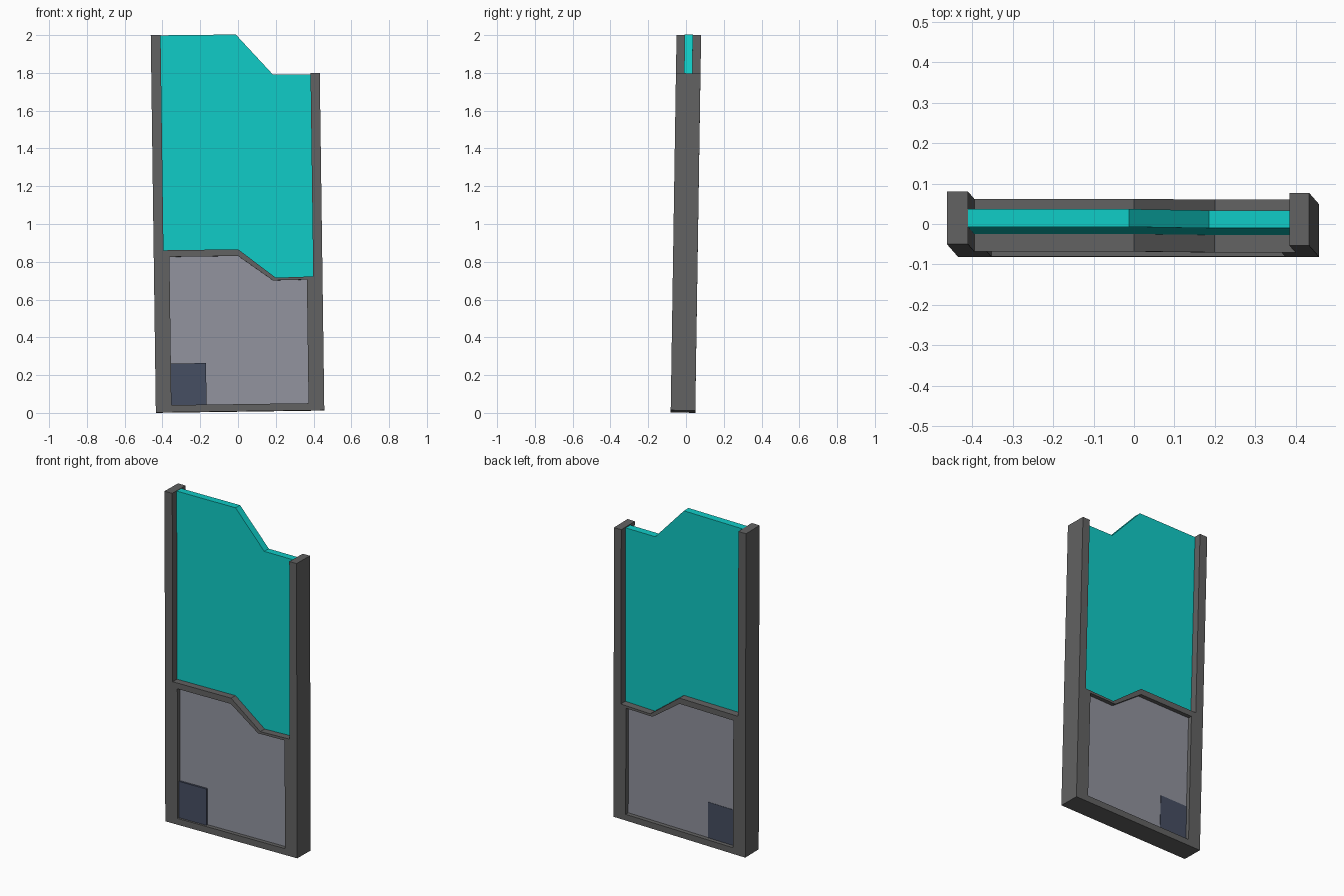
import bpy
import bmesh
from mathutils import Matrix

cube = bpy.data.objects.get("Cube")
if cube:
    bpy.data.objects.remove(cube, do_unlink=True)


def material(name, rgb):
    mat = bpy.data.materials.new(name)
    mat.use_nodes = True
    colour = (*rgb, 1)
    mat.diffuse_color = colour
    mat.node_tree.nodes["Principled BSDF"].inputs["Base Color"].default_value = colour
    return mat


DARK_GREY = material("dark_grey", (0.122, 0.122, 0.122))
TEAL = material("teal", (0.005, 0.6, 0.565))
PALE_GREY = material("pale_grey", (0.283, 0.292, 0.342))
SLATE = material("slate_blue", (0.061, 0.076, 0.122))

# The whole door leans slightly back and to one side
LEAN = (Matrix.Translation((0.011, 0, 0.007))
        @ Matrix.Rotation(-0.0135, 4, 'Y') @ Matrix.Rotation(-0.0155, 4, 'X'))


def slab(name, loops, front, back, mat):
    """Fill outlines given as (x, z) loops and extrude them front to back."""
    bm = bmesh.new()
    edges = []
    for loop in loops:
        verts = [bm.verts.new((x, front, z)) for x, z in loop]
        edges += [bm.edges.new((a, b)) for a, b in zip(verts, verts[1:] + verts[:1])]
    bmesh.ops.triangle_fill(bm, use_beauty=True, edges=edges, normal=(0, -1, 0))
    ext = bmesh.ops.extrude_face_region(bm, geom=bm.faces[:])
    moved = [v for v in ext["geom"] if isinstance(v, bmesh.types.BMVert)]
    bmesh.ops.translate(bm, verts=moved, vec=(0, back - front, 0))
    bmesh.ops.recalc_face_normals(bm, faces=bm.faces[:])
    bmesh.ops.transform(bm, matrix=LEAN, verts=bm.verts[:])
    mesh = bpy.data.meshes.new(name)
    bm.to_mesh(mesh)
    bm.free()
    mesh.materials.append(mat)
    obj = bpy.data.objects.new(name, mesh)
    bpy.context.scene.collection.objects.link(obj)
    return obj


def rect(x0, x1, z0, z1):
    return [(x0, z0), (x1, z0), (x1, z1), (x0, z1)]


SIDE, HOLE, SILL = 0.446, 0.363, 0.038
LEFT_TOP, RIGHT_TOP = 1.785, 1.999
MID = -0.016

# Frame: posts and stepped middle rail, with an opening below
sill_step = [(0.397, 0.709), (0.198, 0.705), (0.001, 0.858), (-0.394, 0.858)]
outline = ([(-SIDE, 0), (SIDE, 0), (SIDE, LEFT_TOP), (0.397, LEFT_TOP)]
           + sill_step + [(-0.394, RIGHT_TOP), (-SIDE, RIGHT_TOP)])
opening = [(-HOLE, SILL), (HOLE, SILL), (HOLE, 0.693),
           (0.183, 0.691), (0, 0.823), (-HOLE, 0.823)]
slab("door_frame", [outline, opening], -0.081, 0.049, DARK_GREY)

# Window glass, following the same step at top and bottom
glass = [(-0.41, 0.84), (0, 0.84), (0.195, 0.69), (0.41, 0.69),
         (0.41, 1.779), (0.198, 1.781), (0.004, 1.996), (-0.41, 1.997)]
slab("window_glass", [glass], MID - 0.022, MID + 0.022, TEAL)

# Lower panel, slightly recessed on both sides
panel = [(-0.375, 0.025), (0.375, 0.025), (0.375, 0.705),
         (0.187, 0.703), (0.004, 0.835), (-0.375, 0.835)]
slab("lower_panel", [panel], MID - 0.04, MID + 0.04, PALE_GREY)

# Corner patch: raised on the front, nearly flush on the back
slab("corner_patch", [rect(-HOLE - 0.005, -0.177, SILL - 0.005, 0.258)],
     MID - 0.052, MID + 0.042, SLATE)
